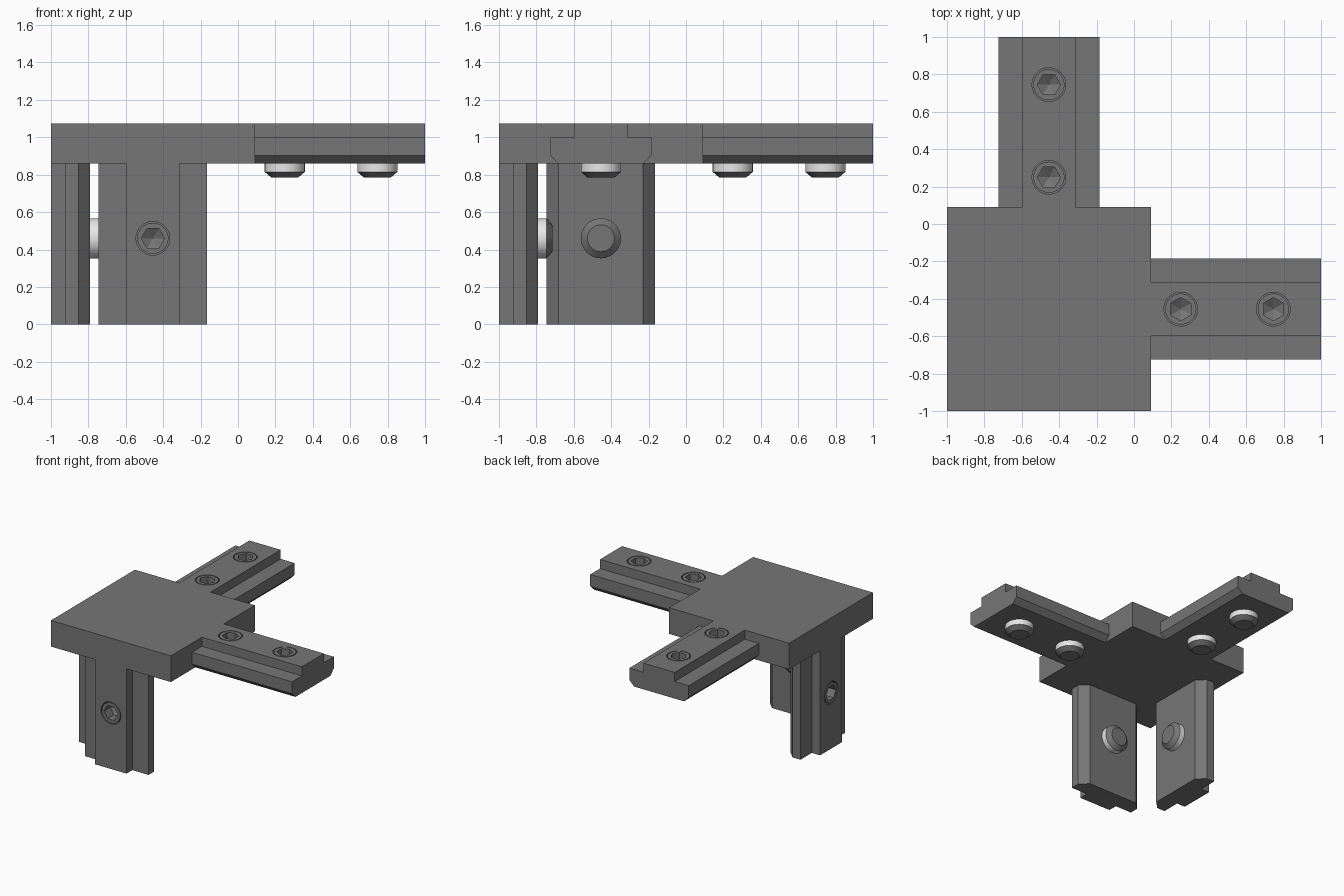
import bpy, bmesh, math
from mathutils import Matrix, Vector

cube = bpy.data.objects.get("Cube")
if cube:
    bpy.data.objects.remove(cube, do_unlink=True)


def material(name, value):
    m = bpy.data.materials.new(name)
    m.use_nodes = True
    color = (value, value, value, 1)
    m.diffuse_color = color
    m.node_tree.nodes["Principled BSDF"].inputs["Base Color"].default_value = color
    return m


GREY = material("body grey", 0.18)
LIGHT = material("light thread", 0.8)
TOP, BASE, MID = 1.075, 0.86, -0.455
SEGMENTS = 48


def make_object(name, bm, matrix, *mats):
    bmesh.ops.recalc_face_normals(bm, faces=bm.faces)
    mesh = bpy.data.meshes.new(name)
    bm.to_mesh(mesh)
    bm.free()
    obj = bpy.data.objects.new(name, mesh)
    bpy.context.collection.objects.link(obj)
    obj.matrix_world = matrix
    for m in mats:
        mesh.materials.append(m)
    return obj


def select(obj):
    bpy.ops.object.select_all(action='DESELECT')
    obj.select_set(True)
    bpy.context.view_layer.objects.active = obj


def frame(origin, along, outward):
    # Local y runs along the rail, local z points out of its ridge
    y, z = Vector(along), Vector(outward)
    m = Matrix((y.cross(z), y, z)).transposed().to_4x4()
    m.translation = origin
    return m


def hex_radius(r, a):
    sector = math.pi / 3
    return r * math.cos(sector / 2) / math.cos(a % sector - sector / 2)


def screw(name, matrix, depth):
    # Lathed set screw with a hexagonal socket and chamfered tip
    rings = [(0.062, -0.08, True), (0.062, 0, True), (0.083, 0, False),
             (0.083, -0.05, False), (0.107, -0.05, False),
             (0.107, -depth - 0.045, False), (0.072, -depth - 0.075, False)]
    bm = bmesh.new()
    loops = []
    for r, z, is_hex in rings:
        loop = []
        for i in range(SEGMENTS):
            a = math.tau * i / SEGMENTS
            rad = hex_radius(r, a) if is_hex else r
            loop.append(bm.verts.new((rad * math.cos(a), rad * math.sin(a), z)))
        loops.append(loop)
    for k in range(len(loops) - 1):
        lo, hi = loops[k], loops[k + 1]
        for i in range(SEGMENTS):
            j = (i + 1) % SEGMENTS
            f = bm.faces.new((lo[i], lo[j], hi[j], hi[i]))
            f.material_index = int(k == 4)
    # Drilled cone at the bottom of the socket, flat end at the tip
    point = bm.verts.new((0, 0, -0.115))
    for i in range(SEGMENTS):
        bm.faces.new((loops[0][i], point, loops[0][(i + 1) % SEGMENTS]))
    bm.faces.new(loops[-1])
    obj = make_object(name, bm, matrix, GREY, LIGHT)
    select(obj)
    bpy.ops.object.shade_smooth_by_angle(angle=math.radians(30))


def rail(name, matrix, length, half, depth, chamfer, screws):
    # T-slot cross-section swept along the rail
    ridge, shoulder = 0.1425, -0.075
    side = [(ridge, 0), (ridge, shoulder), (half, shoulder),
            (half, chamfer - depth), (half - chamfer, -depth)]
    outline = side + [(-x, z) for x, z in reversed(side)]
    bm = bmesh.new()
    face = bm.faces.new([bm.verts.new((x, 0, z)) for x, z in outline])
    ext = bmesh.ops.extrude_face_region(bm, geom=[face])["geom"]
    bmesh.ops.translate(bm, vec=(0, length, 0),
                        verts=[v for v in ext if isinstance(v, bmesh.types.BMVert)])
    obj = make_object(name, bm, matrix, GREY)
    for n, pos in enumerate(screws, 1):
        place = matrix @ Matrix.Translation((0, pos, 0))
        # Screw hole in the ridge
        hole = bmesh.new()
        bmesh.ops.create_cone(hole, cap_ends=True, segments=SEGMENTS,
                              radius1=0.09, radius2=0.09, depth=0.26)
        cutter = make_object("hole_cutter", hole, place, GREY)
        cutter.hide_render = True
        mod = obj.modifiers.new("hole", 'BOOLEAN')
        mod.operation, mod.solver, mod.object = 'DIFFERENCE', 'EXACT', cutter
        select(obj)
        bpy.ops.object.modifier_apply(modifier=mod.name)
        bpy.data.objects.remove(cutter, do_unlink=True)
        screw(f"{name}_screw_{n}", place, depth)


# Square corner plate
bm = bmesh.new()
bmesh.ops.create_cube(bm, size=1, matrix=Matrix.Translation((MID, MID, (TOP + BASE) / 2))
                      @ Matrix.Diagonal((1.09, 1.09, TOP - BASE, 1)))
make_object("corner_plate", bm, Matrix.Identity(4), GREY)

# Horizontal arms
arm = dict(length=0.91, half=0.27, depth=TOP - BASE, chamfer=0.043, screws=(0.16, 0.655))
rail("left_arm", frame((0.09, MID, TOP), (1, 0, 0), (0, 0, 1)), **arm)
rail("back_arm", frame((MID, 0.09, TOP), (0, 1, 0), (0, 0, 1)), **arm)

# Downward legs
leg = dict(length=BASE, half=0.29, depth=0.21, chamfer=0.064, screws=(0.4,))
rail("front_leg", frame((MID, -1, BASE), (0, 0, -1), (0, -1, 0)), **leg)
rail("right_leg", frame((-1, MID, BASE), (0, 0, -1), (-1, 0, 0)), **leg)
